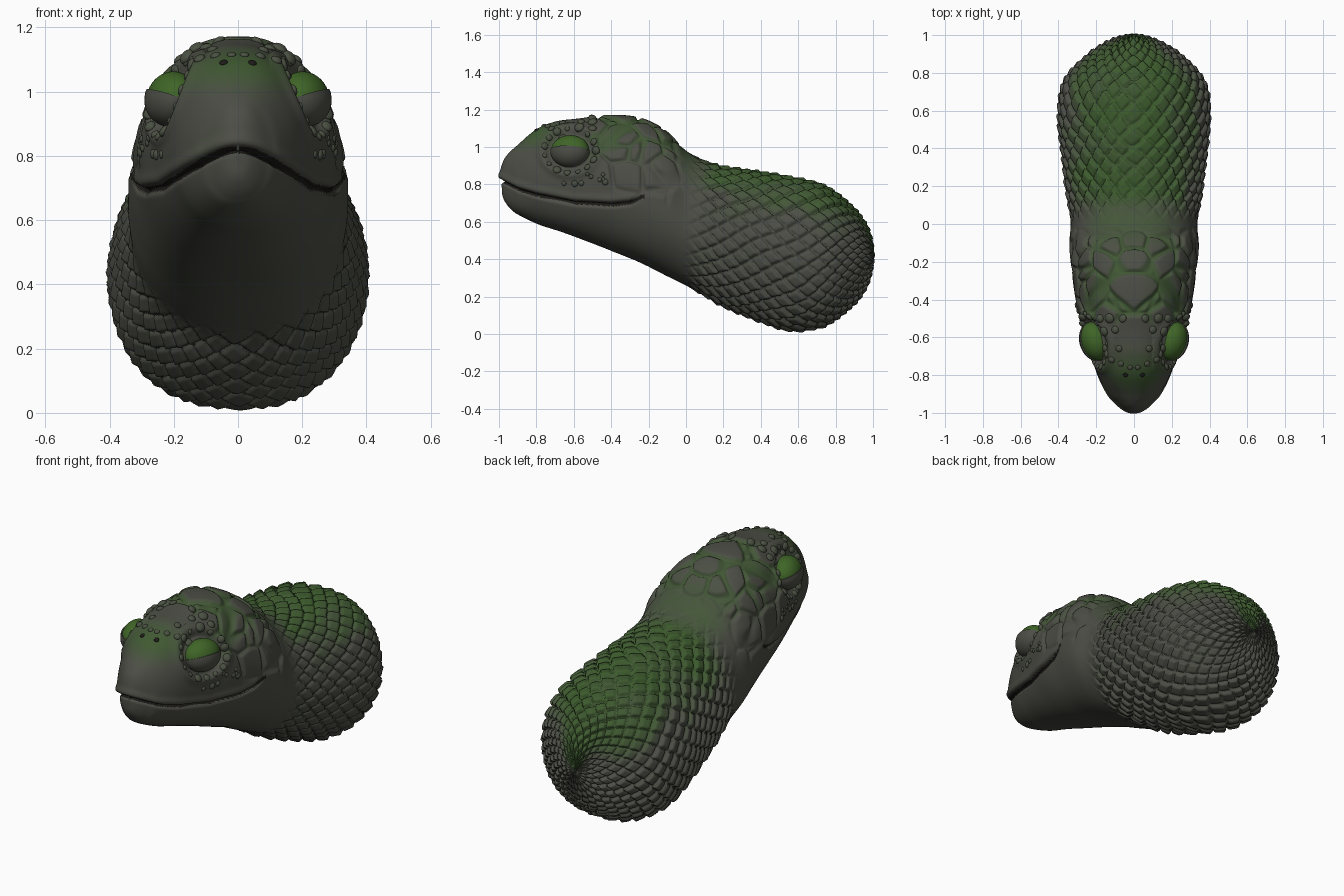
import bpy, bmesh, random
from math import sin, cos, pi, exp, floor, copysign, radians
from mathutils import Vector, Matrix, noise
from mathutils.bvhtree import BVHTree

if "Cube" in bpy.data.objects:
    bpy.data.objects.remove(bpy.data.objects["Cube"])

random.seed(4)


def material(name, rgb):
    m = bpy.data.materials.new(name)
    m.diffuse_color = (*rgb, 1)
    m.use_nodes = True
    m.node_tree.nodes["Principled BSDF"].inputs["Base Color"].default_value = m.diffuse_color
    return m


def step(a, b, x):
    t = min(1, max(0, (x - a) / (b - a)))
    return t * t * (3 - 2 * t)


def finish(name, bm, mats):
    me = bpy.data.meshes.new(name)
    bm.to_mesh(me)
    bm.free()
    for m in mats:
        me.materials.append(m)
    me.polygons.foreach_set("use_smooth", [True] * len(me.polygons))
    ob = bpy.data.objects.new(name, me)
    bpy.context.collection.objects.link(ob)
    return ob


GREY, GREEN = Vector((.075, .075, .062)), Vector((.045, .105, .025))
LEVELS = 6
skin = [material(f"skin_{i}", GREY.lerp(GREEN, i / (LEVELS - 1))) for i in range(LEVELS)]
dark = material("crease_dark", (.012, .011, .009))
eye_green = material("eye_green", (.05, .13, .02))

# Body stations: y, top z, bottom z, half width
STATIONS = [Vector(s) for s in (
    (-1, .83, .80, .008), (-.99, .89, .74, .04), (-.97, .94, .70, .07), (-.94, .975, .665, .10),
    (-.9, 1.01, .635, .135), (-.8, 1.095, .59, .19), (-.7, 1.135, .555, .225), (-.6, 1.15, .52, .255),
    (-.45, 1.165, .465, .295), (-.3, 1.16, .405, .318), (-.2, 1.135, .36, .335), (-.1, 1.075, .31, .343),
    (0, .98, .26, .335), (.1, .925, .205, .345), (.2, .895, .15, .36), (.4, .865, .065, .385),
    (.55, .84, .02, .40), (.7, .805, .03, .39), (.8, .755, .075, .345), (.9, .67, .16, .24),
    (.94, .62, .21, .18), (.97, .57, .26, .125), (.99, .50, .325, .065), (.998, .42, .39, .008))]
MOUTH = [(-1, .82), (-.9, .77), (-.8, .74), (-.6, .70), (-.4, .69), (-.3, .70), (-.22, .74)]


def mouth_z(y):
    for (y0, z0), (y1, z1) in zip(MOUTH, MOUTH[1:]):
        if y <= y1:
            return z0 + (z1 - z0) * max(0, (y - y0) / (y1 - y0))
    return MOUTH[-1][1]


# Smooth the stations, then resample them evenly by distance
fine = []
for i in range(len(STATIONS) - 1):
    p0, p1, p2, p3 = (STATIONS[max(0, min(len(STATIONS) - 1, i + k))] for k in (-1, 0, 1, 2))
    for j in range(60):
        t = j / 60
        fine.append(p1 + .5 * t * ((p2 - p0) + t * (2 * p0 - 5 * p1 + 4 * p2 - p3
                                                  + t * (3 * p1 - p0 - 3 * p2 + p3))))
fine.append(STATIONS[-1])
dist = [0]
for a, b in zip(fine, fine[1:]):
    dist.append(dist[-1] + (b - a).length)
ROWS, SIDES = 350, 330
rings, k = [], 0
for i in range(ROWS):
    target = dist[-1] * i / (ROWS - 1)
    while k < len(dist) - 2 and dist[k + 1] < target:
        k += 1
    rings.append(fine[k].lerp(fine[k + 1], (target - dist[k]) / (dist[k + 1] - dist[k])))

# Lofted skin
bm = bmesh.new()
grid, coords = [], []
for i, (y, zt, zb, w) in enumerate(rings):
    zm = zb + (zt - zb) * (.45 + .05 * step(-.1, .3, y))
    row = []
    for j in range(SIDES):
        a = 2 * pi * j / SIDES
        s, c = sin(a), cos(a)
        row.append(bm.verts.new((w * copysign(abs(s) ** .85, s), y,
                                 zm + c * (zt - zm if c > 0 else zm - zb))))
        coords.append((dist[-1] * i / (ROWS - 1), j / SIDES, c))
    grid.append(row)
for r0, r1 in zip(grid, grid[1:]):
    for j in range(SIDES):
        n = (j + 1) % SIDES
        bm.faces.new((r0[j], r0[n], r1[n], r1[j]))
bm.faces.new(grid[0])
bm.faces.new(grid[-1])
bmesh.ops.recalc_face_normals(bm, faces=bm.faces)
bm.normal_update()

# Relief: body scales, head plates, mouth line, eye sockets
green, crease, moves = [], [], []
for v, (along, around, c) in zip(bm.verts, coords):
    x, y, z = v.co
    h, g = .004 * noise.noise(v.co * 5), 0
    n1 = noise.noise(v.co * 6)
    body = step(-.02, .16, y + .05 * (.6 - z))
    if body > 0:
        wob = .22 * noise.noise(v.co * 4 + Vector((7, 0, 0)))
        V, U = around * 26 + wob, along / .125 + wob
        a, b = V + U, V - U
        a, b = a - floor(a), b - floor(b)
        edge = min(a, 1 - a, b, 1 - b)
        h += body * (.016 * step(0, .2, edge) + .014 * (a - b) - .012)
        g = body * step(.25, .9, c + .3 * n1) * .9
    plates = step(-.58, -.46, y) * (1 - step(-.08, .0, y)) * step(.72, .82, z + .25 * (y + .3))
    if plates > 0:
        d = noise.voronoi(Vector((abs(x) + .03, y, z)) / .15)[0]
        edge = d[1] - d[0]
        h += plates * (.018 * step(0, .22, edge) - .012)
        g = max(g, plates * (1 - step(.05, .25, edge)) * step(.85, 1.05, z) * .7)
    snout = exp(-((y + .82) / .13) ** 2) * step(.95, 1.08, z)
    g = max(g, snout * .8, .55 * exp(-((y - .02) / .12) ** 2) * step(.5, 1, c))
    dm = 1
    if y < -.22:
        dm = z - mouth_z(y)
        fade = 1 - step(-.32, -.22, y)
        h += fade * (.007 * exp(-((dm - .03) / .02) ** 2) - .026 * exp(-(dm / .011) ** 2))
        if dm < 0:
            h -= .014 * (1 - step(-.95, -.75, y)) * exp(-(dm / .12) ** 2)
    r = (((y + .62) / .115) ** 2 + ((z - .98) / .10) ** 2) ** .5
    if abs(x) > .1:
        h += .012 * exp(-((r - 1.3) / .22) ** 2) - .02 * exp(-((r - .95) / .2) ** 2)
    green.append(min(1, max(0, g + .12 * n1)))
    crease.append(abs(dm) < .012)
    moves.append(v.normal * h)
for v, m in zip(bm.verts, moves):
    v.co += m
    v.co.z = max(0, v.co.z)
bm.verts.index_update()
for f in bm.faces:
    ids = [v.index for v in f.verts]
    lvl = sum(green[i] for i in ids) / len(ids) * (LEVELS - 1) + random.uniform(-.4, .4)
    f.material_index = LEVELS if sum(crease[i] for i in ids) > len(ids) * .7 \
        else max(0, min(LEVELS - 1, round(lvl)))
bm.normal_update()
tree = BVHTree.FromBMesh(bm)
finish("reptile_skin", bm, skin + [dark])


# Eyeballs with a heavy lower lid
def eye_part(name, side, scale, mats, lower_only):
    eb = bmesh.new()
    bmesh.ops.create_uvsphere(eb, u_segments=40, v_segments=24, radius=1)
    if lower_only:
        bmesh.ops.bisect_plane(eb, geom=eb.verts[:] + eb.edges[:] + eb.faces[:], plane_co=(0, 0, 0),
                               plane_no=(0, 0, 1), clear_outer=True)
        bmesh.ops.holes_fill(eb, edges=[e for e in eb.edges if e.is_boundary])
    mat = (Matrix.Translation((side * .207, -.62, .98)) @ Matrix.Rotation(radians(-17 * side), 4, 'Z')
           @ Matrix.Rotation(radians(-20 * side), 4, 'Y') @ Matrix.Diagonal((*scale, 1)))
    eb.transform(mat)
    ob = finish(name, eb, mats)
    ob.data.shade_smooth()
    ob.select_set(True)
    bpy.context.view_layer.objects.active = ob
    bpy.ops.object.shade_smooth_by_angle()
    ob.select_set(False)


for side, tag in ((1, "right"), (-1, "left")):
    eye_part("eyeball_" + tag, side, (.074, .104, .084), [eye_green], False)
    eye_part("lower_lid_" + tag, side, (.081, .108, .090), [skin[0]], True)

# Bumps ringing the eyes and lining the brow, mirrored
bumps, nostrils = bmesh.new(), bmesh.new()


def bump(target, origin, direction, radius, flat=.6):
    hit, normal, _, _ = tree.ray_cast(Vector(origin), Vector(direction))
    if hit is None:
        return
    rot = normal.to_track_quat('Z', 'Y').to_matrix().to_4x4()
    bmesh.ops.create_icosphere(target, subdivisions=3, radius=radius,
                               matrix=Matrix.Translation(hit) @ rot @ Matrix.Diagonal((1, 1, flat, 1)))


ring = [(2 * pi * i / 15, random.uniform(.013, .024)) for i in range(15)]
spots = [(random.uniform(-.66, -.42), random.uniform(.8, .86), random.uniform(.01, .017)) for _ in range(9)]
brow = [(.13, -.5, .026), (.16, -.57, .026), (.10, -.56, .02), (.15, -.66, .022), (.12, -.72, .018),
        (.07, -.74, .016), (.18, -.5, .022), (.08, -.66, .018), (.02, -.76, .014), (.06, -.5, .022)]
for side in (1, -1):
    for a, r in ring:
        bump(bumps, (side, -.62 + .138 * cos(a), .98 + .118 * sin(a)), (-side, 0, 0), r)
    for y, z, r in spots:
        bump(bumps, (side, y, z), (-side, 0, 0), r)
    for x, y, r in brow:
        bump(bumps, (side * x, y, 2), (0, 0, -1), r)
    bump(nostrils, (side * .045, -.80, 2), (0, 0, -1), .013, .5)
finish("eye_and_brow_bumps", bumps, [skin[1]])
finish("nostrils", nostrils, [dark])
